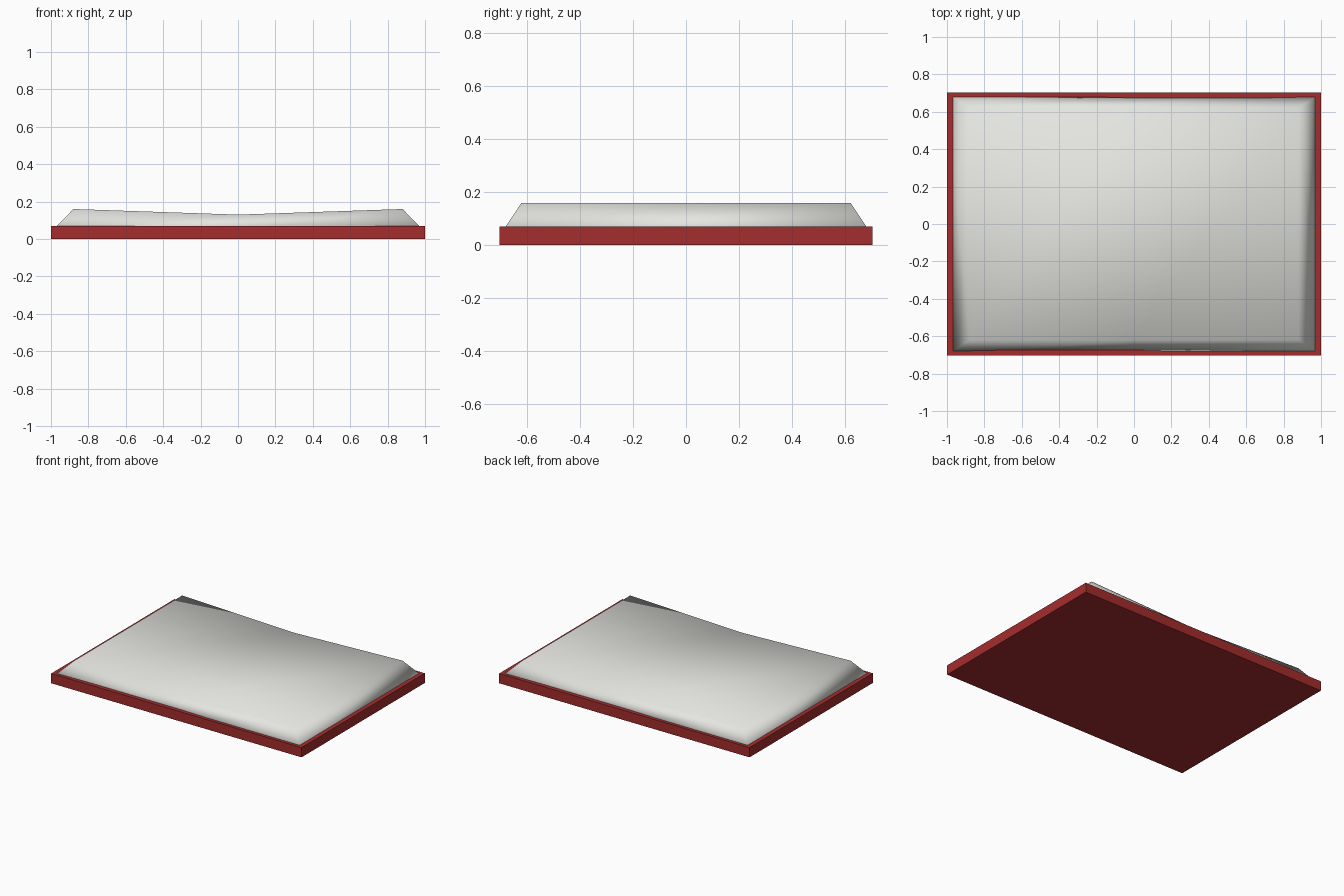
import bpy, bmesh

if "Cube" in bpy.data.objects:
    bpy.data.objects.remove(bpy.data.objects["Cube"])


def material(name, rgb):
    m = bpy.data.materials.new(name)
    m.diffuse_color = (*rgb, 1.0)
    m.use_nodes = True
    m.node_tree.nodes["Principled BSDF"].inputs["Base Color"].default_value = m.diffuse_color
    return m


def lofted_block(name, lower, upper, mat, smooth=False):
    """Closed block between two outlines with the same number of points."""
    bm = bmesh.new()
    lo = [bm.verts.new(p) for p in lower]
    up = [bm.verts.new(p) for p in upper]
    n = len(lo)
    for i in range(n):
        j = (i + 1) % n
        bm.faces.new((lo[i], lo[j], up[j], up[i]))
    if n == 6:  # split caps along the middle fold
        for a, b, c, d in ((0, 1, 4, 5), (1, 2, 3, 4)):
            bm.faces.new([up[k] for k in (a, b, c, d)])
            bm.faces.new([lo[k] for k in (d, c, b, a)])
    else:
        bm.faces.new(up)
        bm.faces.new(lo[::-1])
    bmesh.ops.recalc_face_normals(bm, faces=bm.faces)
    for f in bm.faces:
        f.smooth = smooth
    me = bpy.data.meshes.new(name)
    bm.to_mesh(me)
    bm.free()
    me.materials.append(mat)
    ob = bpy.data.objects.new(name, me)
    bpy.context.collection.objects.link(ob)
    return ob


def rectangle(x, y, z):
    return [(-x, -y, z), (x, -y, z), (x, y, z), (-x, y, z)]


def folded_outline(x, y, z_side, z_mid):
    return [(-x, -y, z_side), (0, -y, z_mid), (x, -y, z_side),
            (x, y, z_side), (0, y, z_mid), (-x, y, z_side)]


red = material("dark red", (0.37, 0.026, 0.026))
white = material("off white", (0.78, 0.78, 0.75))

# Flat red base slab
lofted_block("base_slab", rectangle(1.0, 0.703, 0.0),
             rectangle(1.0, 0.703, 0.07), red)

# Soft white top with sloped sides and a shallow sag across the middle
lofted_block("padded_top", folded_outline(0.998, 0.70, 0.04, 0.04),
             folded_outline(0.88, 0.62, 0.16, 0.13), white, smooth=True)
